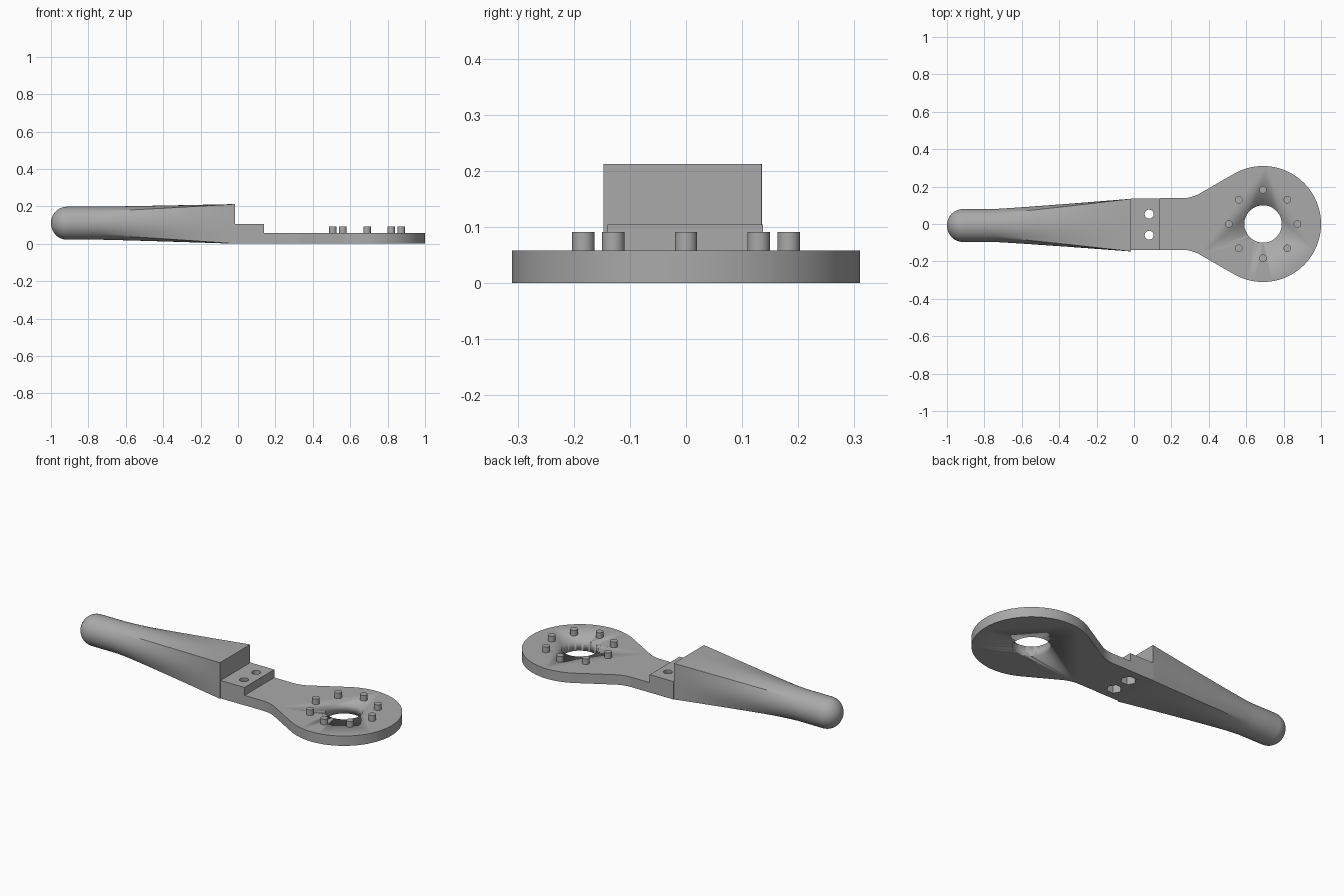
import bpy, bmesh, math
from mathutils import Vector

if "Cube" in bpy.data.objects:
    bpy.data.objects.remove(bpy.data.objects["Cube"])

grey = bpy.data.materials.new("plain grey")
grey.diffuse_color = (0.4, 0.4, 0.4, 1)
grey.use_nodes = True
grey.node_tree.nodes["Principled BSDF"].inputs["Base Color"].default_value = grey.diffuse_color


def finish(name, bm, smooth=True):
    bmesh.ops.recalc_face_normals(bm, faces=bm.faces)
    me = bpy.data.meshes.new(name)
    bm.to_mesh(me)
    bm.free()
    ob = bpy.data.objects.new(name, me)
    bpy.context.collection.objects.link(ob)
    me.materials.append(grey)
    if smooth:
        bpy.ops.object.select_all(action='DESELECT')
        ob.select_set(True)
        bpy.context.view_layer.objects.active = ob
        bpy.ops.object.shade_smooth_by_angle(angle=math.radians(30))
    return ob


def prism(name, outline, z0, z1, smooth=True):
    """Extrude a flat xy outline from z0 to z1."""
    bm = bmesh.new()
    face = bm.faces.new([bm.verts.new((x, y, z0)) for x, y in outline])
    ext = bmesh.ops.extrude_face_region(bm, geom=[face])
    verts = [v for v in ext['geom'] if isinstance(v, bmesh.types.BMVert)]
    bmesh.ops.translate(bm, verts=verts, vec=(0, 0, z1 - z0))
    return finish(name, bm, smooth)


def ring(x, y, r, n):
    return [(x + r * math.cos(2 * math.pi * i / n),
             y + r * math.sin(2 * math.pi * i / n)) for i in range(n)]


def cut(target, cutter):
    m = target.modifiers.new("cut", 'BOOLEAN')
    m.operation, m.solver, m.object = 'DIFFERENCE', 'EXACT', cutter
    bpy.context.view_layer.objects.active = target
    target.select_set(True)
    bpy.ops.object.modifier_apply(modifier=m.name)
    bpy.data.objects.remove(cutter)


# Ring plate: straight neck, filleted flare, round disc
CX, R, W = 0.69, 0.31, 0.138
bend = 0.05 / math.tan(math.radians(15))
upper = [(0.14, W)]
for i in range(9):
    a = math.radians(30 * i / 8)
    upper.append((0.258 + bend * math.sin(a), W + bend * (1 - math.cos(a))))
for i in range(41):
    a = math.radians(120 - 120 * i / 40)
    upper.append((CX + R * math.cos(a), R * math.sin(a)))
outline = upper + [(x, -y) for x, y in reversed(upper[:-1])]
plate = prism("ring_plate", outline, 0, 0.058)
cut(plate, prism("centre_hole", ring(CX, 0, 0.1, 64), -0.1, 0.2))

# Raised step with two bolt holes and hexagonal nut pockets
step = prism("bolt_step", [(-0.015, -0.14), (0.14, -0.14),
                           (0.14, 0.137), (-0.015, 0.137)], 0, 0.105, False)
for y in (0.053, -0.06):
    cut(step, prism("bolt_hole", ring(0.081, y, 0.024, 32), -0.1, 0.2))
    cut(step, prism("nut_pocket", ring(0.081, y, 0.042, 6), -0.1, 0.045))

# Eight pegs around the centre hole
for i in range(8):
    a = math.pi * i / 4
    prism("peg", ring(CX + 0.183 * math.cos(a), 0.183 * math.sin(a), 0.02, 32),
          0.05, 0.091)

# Handle: round grip with a domed tip, lofted into a square block
N, GR = 64, 0.088
GRIP, BLOCK = Vector((-0.008, 0.11)), Vector((-0.006, 0.106))
HALF = Vector((0.141, 0.106))


def section(x, r, t):
    pts = []
    for i in range(N):
        a = 2 * math.pi * i / N
        c, s = math.cos(a), math.sin(a)
        k = max(abs(c), abs(s))
        p = GRIP + Vector((c, s)) * r
        q = BLOCK + Vector((c / k * HALF.x, s / k * HALF.y))
        p = p.lerp(q, t)
        pts.append((x, p.x, p.y))
    return pts


sections = []
for i in range(1, 13):
    a = math.pi / 2 * i / 12
    sections.append(section(-0.915 - 0.085 * math.cos(a), GR * math.sin(a), 0))
for i in range(17):
    t = i / 16
    sections.append(section(-0.75 + 0.735 * t, GR, t ** 1.1))

bm = bmesh.new()
loops = [[bm.verts.new(p) for p in s] for s in sections]
tip = bm.verts.new((-1, GRIP.x, GRIP.y))
for i in range(N):
    j = (i + 1) % N
    bm.faces.new((tip, loops[0][i], loops[0][j]))
    for a, b in zip(loops, loops[1:]):
        bm.faces.new((a[i], b[i], b[j], a[j]))
bm.faces.new(loops[-1])
finish("handle", bm)
